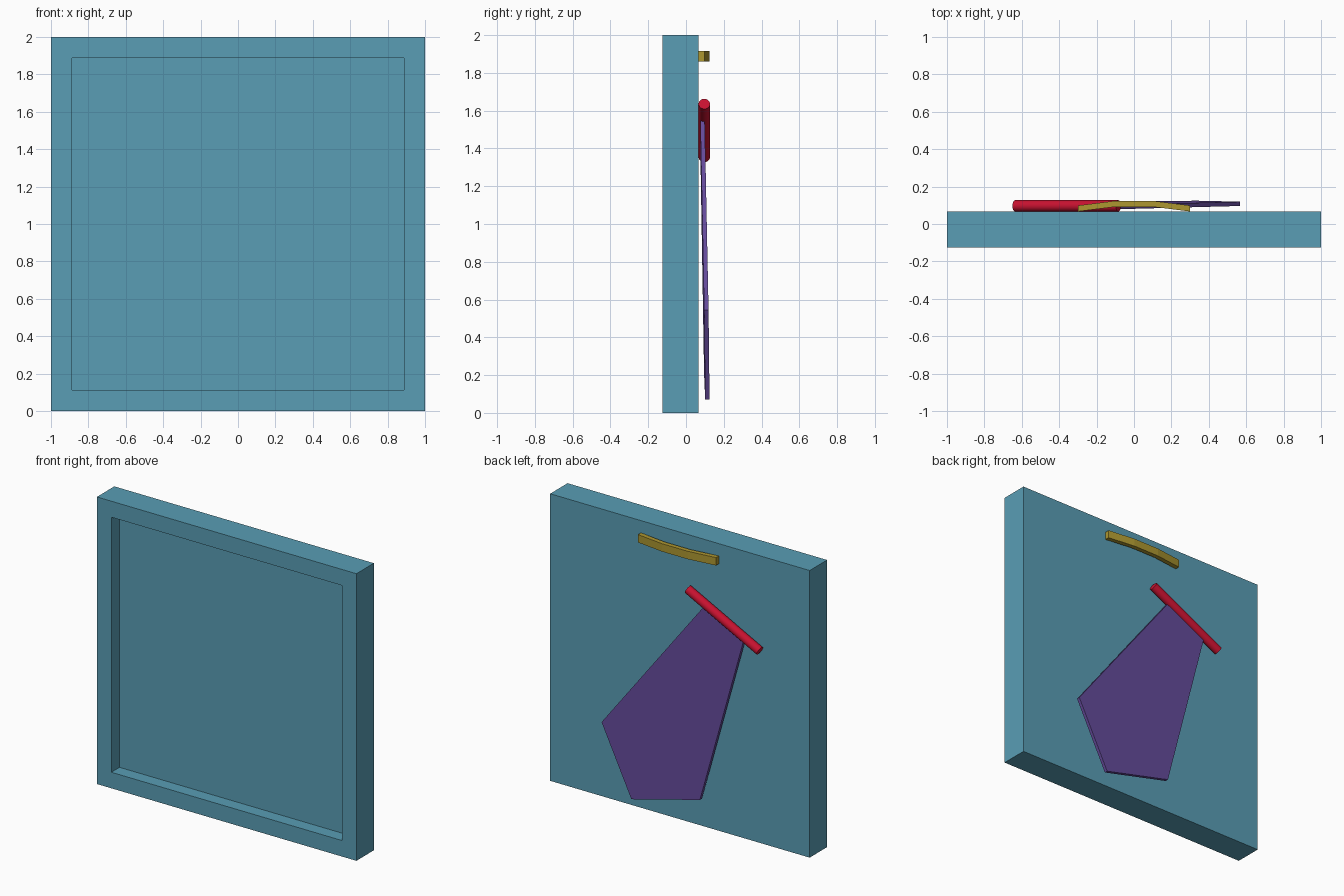
import bpy, bmesh, math
from mathutils import Vector

if "Cube" in bpy.data.objects:
    bpy.data.objects.remove(bpy.data.objects["Cube"])


def material(name, rgb):
    m = bpy.data.materials.new(name)
    m.diffuse_color = (*rgb, 1)
    m.use_nodes = True
    m.node_tree.nodes["Principled BSDF"].inputs["Base Color"].default_value = m.diffuse_color
    return m


def add_object(name, bm, mat):
    bmesh.ops.recalc_face_normals(bm, faces=bm.faces)
    mesh = bpy.data.meshes.new(name)
    bm.to_mesh(mesh)
    bm.free()
    obj = bpy.data.objects.new(name, mesh)
    bpy.context.collection.objects.link(obj)
    mesh.materials.append(mat)
    return obj


def extruded(name, profile, offset, mat):
    """Closed profile of 3D points pushed along an offset into a solid."""
    bm = bmesh.new()
    face = bm.faces.new([bm.verts.new(p) for p in profile])
    ext = bmesh.ops.extrude_face_region(bm, geom=[face], use_keep_orig=True)
    moved = [g for g in ext["geom"] if isinstance(g, bmesh.types.BMVert)]
    bmesh.ops.translate(bm, vec=offset, verts=moved)
    return add_object(name, bm, mat)


teal = material("teal", (0.10, 0.34, 0.46))
gold = material("gold", (0.42, 0.31, 0.03))
red = material("red", (0.58, 0.006, 0.03))
purple = material("purple", (0.13, 0.07, 0.33))

FRONT, BACK, RECESS = -0.125, 0.067, 0.09

# Frame: solid slab with a recessed picture area on the front
bm = bmesh.new()
bmesh.ops.create_cube(bm, size=1)
for v in bm.verts:
    v.co = (v.co.x * 2, BACK if v.co.y > 0 else FRONT, v.co.z * 2 + 1)
bm.normal_update()
front = [f for f in bm.faces if f.normal.y < -0.9]
bmesh.ops.inset_region(bm, faces=front, thickness=0.158)
inner = bmesh.ops.extrude_face_region(bm, geom=front)
bmesh.ops.delete(bm, geom=[f for f in front if f.is_valid], context="FACES_ONLY")
bmesh.ops.translate(bm, vec=(0, RECESS, 0),
                    verts=[g for g in inner["geom"] if isinstance(g, bmesh.types.BMVert)])
add_object("frame", bm, teal)

# Hanger: shallow faceted bow at the top of the back
arc = [(-0.3, 0.067), (-0.1, 0.092), (0.1, 0.092), (0.3, 0.067)]
profile = [(x, y, 1.86) for x, y in arc] + [(x, y + 0.032, 1.86) for x, y in reversed(arc)]
extruded("wall_hanger", profile, (0, 0, 0.055), gold)

# Hinge: slanted rod that the stand swings from
angle = math.radians(27)
bm = bmesh.new()
bmesh.ops.create_cone(bm, cap_ends=True, segments=32, radius1=0.03, radius2=0.03, depth=0.62)
hinge = add_object("hinge_rod", bm, red)
hinge.location = (-0.36, 0.097, 1.495)
hinge.rotation_euler = (0, math.pi / 2 - angle, 0)
bpy.context.view_layer.objects.active = hinge
hinge.select_set(True)
bpy.ops.object.shade_smooth_by_angle(angle=math.radians(40))

# Stand leg: five-sided panel leaning slightly away from the frame
down = Vector((math.sin(angle), -math.cos(angle)))
top = Vector((-0.36, 1.46))
outline = [(-0.208, 1.55), (-0.512, 1.39), (-0.19, 0.205), (0.334, 0.072), (0.567, 0.545)]
profile = [(x, 0.076 + 0.0165 * (Vector((x, z)) - top).dot(down), z) for x, z in outline]
extruded("stand_leg", profile, (0, 0.023, 0), purple)
